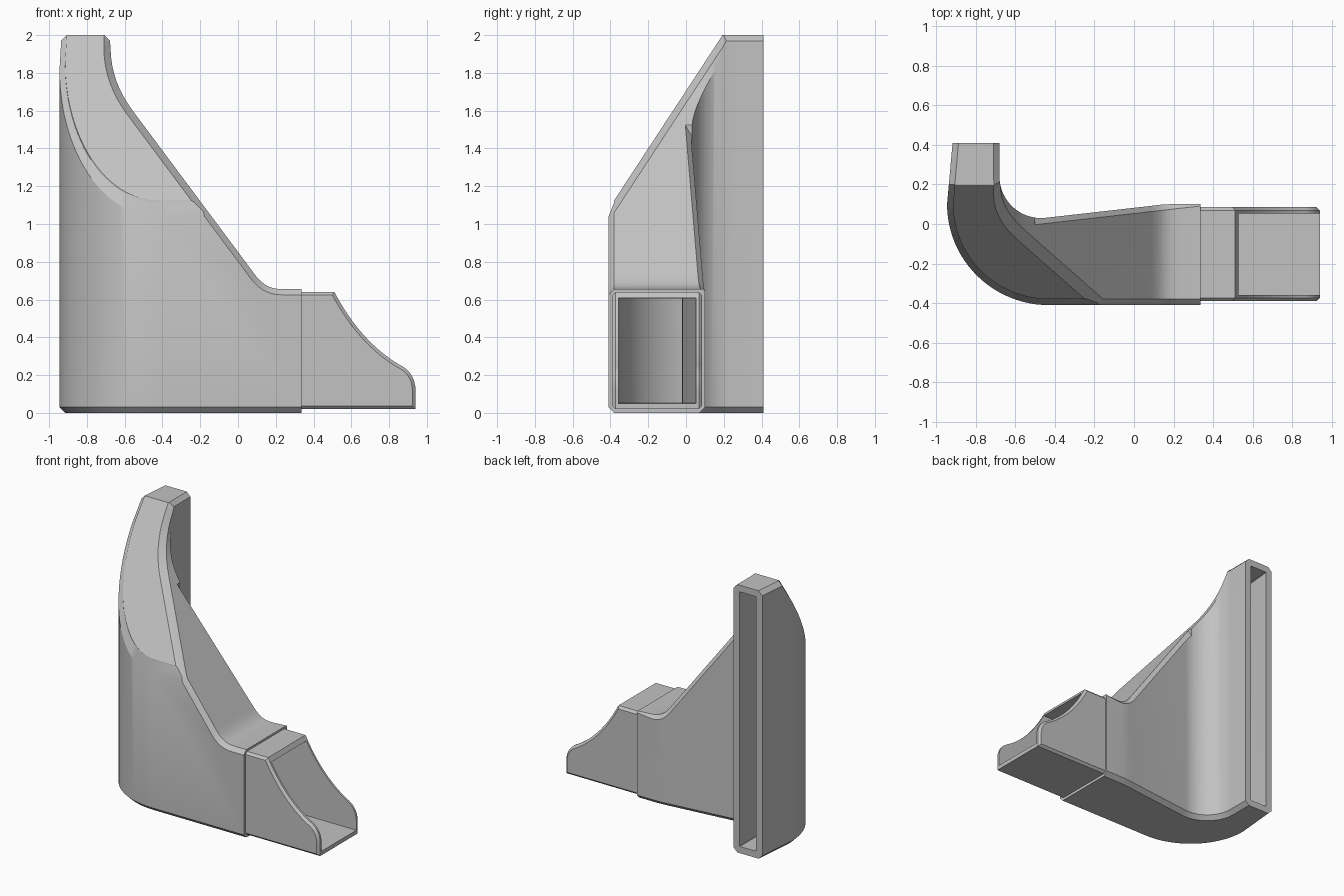
import bpy, bmesh, math
from mathutils import Vector
from mathutils.geometry import interpolate_bezier

if "Cube" in bpy.data.objects:
    bpy.data.objects.remove(bpy.data.objects["Cube"])

grey = bpy.data.materials.new("plain_grey")
grey.use_nodes = True
grey.diffuse_color = (0.54, 0.54, 0.54, 1)
grey.node_tree.nodes["Principled BSDF"].inputs["Base Color"].default_value = (0.54, 0.54, 0.54, 1)


def inset(poly, d):
    """Offset a closed outline inwards with mitred corners."""
    pts = [Vector(p) for p in poly]
    n = len(pts)
    area = sum(pts[i - 1].x * pts[i].y - pts[i].x * pts[i - 1].y for i in range(n))
    side = 1 if area > 0 else -1
    out = []
    for i, p in enumerate(pts):
        e1 = (p - pts[i - 1]).normalized()
        e2 = (pts[(i + 1) % n] - p).normalized()
        n1 = Vector((-e1.y, e1.x)) * side
        n2 = Vector((-e2.y, e2.x)) * side
        out.append(p + (n1 + n2) * d / (1 + n1.dot(n2)))
    return out


def loft(name, rings):
    """Closed solid through matching rings of points."""
    bm = bmesh.new()
    loops = [[bm.verts.new(p) for p in ring] for ring in rings]
    n = len(loops[0])
    for a, b in zip(loops, loops[1:]):
        for i in range(n):
            j = (i + 1) % n
            bm.faces.new((a[i], a[j], b[j], b[i]))
    bm.faces.new(loops[0])
    bm.faces.new(loops[-1])
    bmesh.ops.recalc_face_normals(bm, faces=bm.faces)
    mesh = bpy.data.meshes.new(name)
    bm.to_mesh(mesh)
    bm.free()
    mesh.materials.append(grey)
    obj = bpy.data.objects.new(name, mesh)
    bpy.context.collection.objects.link(obj)
    return obj


def box(x0, x1, y0, y1, z0, z1):
    return loft("cutter", [[(x0, y0, z), (x1, y0, z), (x1, y1, z), (x0, y1, z)] for z in (z0, z1)])


def combine(obj, other, operation):
    """Apply a boolean and discard the second solid."""
    bpy.ops.object.select_all(action="DESELECT")
    bpy.context.view_layer.objects.active = obj
    obj.select_set(True)
    mod = obj.modifiers.new("cut", "BOOLEAN")
    mod.operation = operation
    mod.solver = "EXACT"
    mod.object = other
    bpy.ops.object.modifier_apply(modifier=mod.name)
    bpy.data.objects.remove(other)


def smooth(obj):
    bpy.ops.object.select_all(action="DESELECT")
    bpy.context.view_layer.objects.active = obj
    obj.select_set(True)
    bpy.ops.object.shade_smooth_by_angle(angle=math.radians(25))


def arc(cx, cy, rx, ry, start, end, steps):
    angles = [math.radians(start + (end - start) * i / steps) for i in range(steps + 1)]
    return [(cx + rx * math.cos(a), cy + ry * math.sin(a)) for a in angles]


def curve(*pts, steps=10):
    return [p.to_2d() for p in interpolate_bezier(*[Vector((x, z, 0)) for x, z in pts], steps)]


# Plan of the bent duct, running past both open ends
plan = ([(0.6, -0.41)] + arc(-0.43, 0.1, 0.515, 0.51, 270, 180, 24)
        + [(-0.9, 0.6), (-0.68, 0.6)] + arc(-0.47, 0.24, 0.21, 0.21, 180, 276, 16)
        + [(0.09, 0.092), (0.13, 0.097), (0.18, 0.1), (0.6, 0.1)])

# Side profile: steep at the tall leg, level at the socket
profile = ([(-0.675, 2.3)]
           + curve((-0.675, 1.94), (-0.675, 1.78), (-0.61, 1.67), (-0.55, 1.59))
           + curve((0.08, 0.745), (0.13, 0.675), (0.17, 0.655), (0.24, 0.655))
           + [(0.6, 0.655), (0.6, -0.3), (-1.3, -0.3), (-1.3, 2.3)])


def plan_ring(d, height):
    return [(p.x, p.y, height(p.y)) for p in inset(plan, d)]


def profile_ring(d, depth):
    return [(p.x, depth(p.x, p.y), p.y) for p in inset(profile, d)]


def duct_solid(name, d, c):
    """Duct shrunk by d with chamfered edges of size c."""
    # upright walls
    obj = loft(name, [plan_ring(w, lambda y, z=z: z) for z, w in
                      ((d, d + c), (d + c, d), (2 - d - c, d), (2 - d, d + c))])

    # sloping front of the tall leg
    def slope(drop):
        return lambda y: 2 + (y - 0.2) * 1.525 - 1.82 * d - drop
    combine(obj, loft("cutter", [plan_ring(d, lambda y: -0.5), plan_ring(d, slope(c)),
                                 plan_ring(d + c, slope(0)),
                                 plan_ring(d + c, slope(-0.01))]), "INTERSECT")

    # descending top, chamfered along the front wall
    front = -0.41 + d
    combine(obj, loft("cutter", [profile_ring(d + 2 * c, lambda x, z: front - c),
                                 profile_ring(d, lambda x, z: front + c),
                                 profile_ring(d, lambda x, z: 1)]), "INTERSECT")

    # descending top, chamfered along the sloping front
    def lean(off):
        return lambda x, z: 0.2 + (z - 2) * 0.656 + 1.2 * (d + off)
    combine(obj, loft("cutter", [profile_ring(d + 2 * c, lean(-c)),
                                 profile_ring(d, lean(c)),
                                 profile_ring(d, lambda x, z: 2)]), "INTERSECT")
    return obj


duct = duct_solid("duct_body", 0, 0.03)


# Chamfer along the rear wall, leaving the tall leg whole
def rear(off):
    return lambda x, z: 0.083 + 0.113 * x + off


rear_cut = loft("cutter", [profile_ring(0, lambda x, z: -1), profile_ring(0, rear(-0.03)),
                           profile_ring(0.06, rear(0.03))])
combine(rear_cut, box(-1.4, -0.5, -2, 2, -0.35, 2.35), "UNION")
combine(duct, rear_cut, "INTERSECT")

# Flat open ends and hollow interior
combine(duct, box(-2, 0.335, -2, 0.41, -1, 3), "INTERSECT")
combine(duct, duct_solid("cavity", 0.05, 0.003), "DIFFERENCE")
smooth(duct)

# Scoop-shaped outlet fitted into the socket
scoop = ([(0.31, 0.02), (0.94, 0.02)]
         + curve((0.94, 0.12), (0.94, 0.18), (0.91, 0.225), (0.865, 0.25), steps=8)
         + curve((0.85, 0.258), (0.73, 0.33), (0.61, 0.45), (0.51, 0.64), steps=14)
         + [(0.31, 0.64)])
outlet = loft("outlet_scoop", [[(p.x, y, p.y) for p in inset(scoop, w)] for y, w in
                               ((-0.39, 0.017), (-0.373, 0), (0.068, 0), (0.085, 0.017))])
combine(outlet, box(0.2, 1.2, -0.358, 0.053, 0.05, 0.607), "DIFFERENCE")
smooth(outlet)
